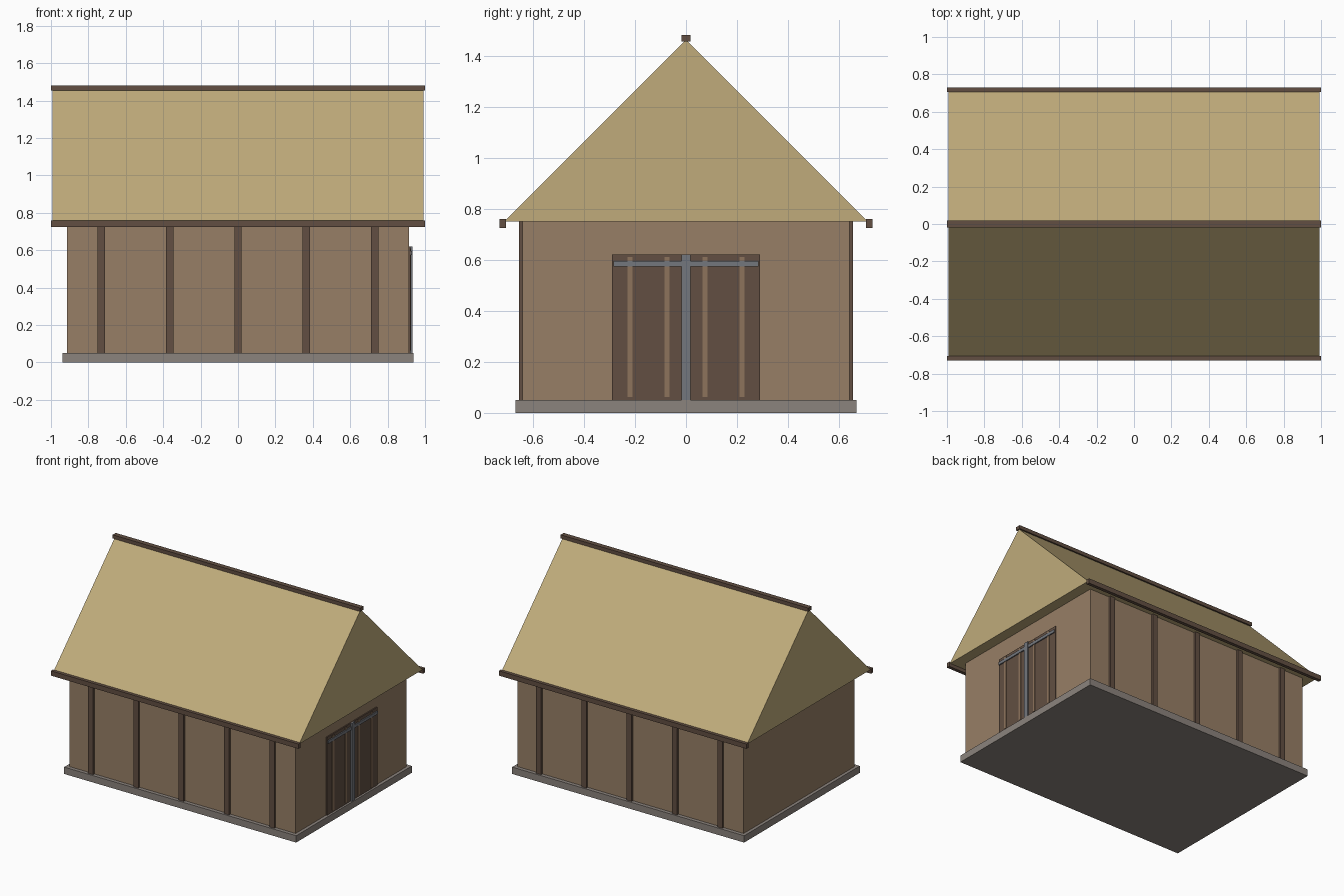
import bpy, bmesh

if "Cube" in bpy.data.objects:
    bpy.data.objects.remove(bpy.data.objects["Cube"])


def mat(name, rgb):
    m = bpy.data.materials.new(name)
    m.diffuse_color = [(c / 255) ** 2.2 for c in rgb] + [1]
    m.use_nodes = True
    m.node_tree.nodes["Principled BSDF"].inputs["Base Color"].default_value = m.diffuse_color
    return m


THATCH = mat("thatch", (190, 170, 122))
CLAY = mat("clay", (150, 126, 102))
WOOD = mat("dark_wood", (98, 80, 68))
BATTEN = mat("light_wood", (140, 115, 92))
STONE = mat("stone", (138, 130, 124))
IRON = mat("iron", (115, 118, 124))


def finish(name, bm, material):
    bmesh.ops.recalc_face_normals(bm, faces=bm.faces)
    me = bpy.data.meshes.new(name)
    bm.to_mesh(me)
    bm.free()
    me.materials.append(material)
    ob = bpy.data.objects.new(name, me)
    bpy.context.collection.objects.link(ob)
    return ob


def box(name, x, y, z, material):
    """Box from (min, max) ranges along each axis."""
    bm = bmesh.new()
    bmesh.ops.create_cube(bm, size=1)
    for v in bm.verts:
        v.co = [r[0] if c < 0 else r[1] for c, r in zip(v.co, (x, y, z))]
    return finish(name, bm, material)


# Foundation and walls
box("foundation", (-0.937, 0.937), (-0.667, 0.667), (0, 0.05), STONE)
box("walls", (-0.914, 0.914), (-0.64, 0.64), (0.05, 0.75), CLAY)

# Solid gabled roof: triangular profile extruded along x
bm = bmesh.new()
tri = bm.faces.new([bm.verts.new((-0.992, y, z))
                    for y, z in ((-0.712, 0.75), (0.712, 0.75), (0, 1.462))])
ext = bmesh.ops.extrude_face_region(bm, geom=[tri], use_keep_orig=True)
bmesh.ops.translate(bm, vec=(1.984, 0, 0),
                    verts=[g for g in ext["geom"] if isinstance(g, bmesh.types.BMVert)])
finish("roof", bm, THATCH)
box("ridge_beam", (-1, 1), (-0.018, 0.018), (1.455, 1.481), WOOD)

# Eave beams and wall posts on both long sides
for side, s in (("front", -1), ("back", 1)):
    box(side + "_eave_beam", (-1, 1), sorted((s * 0.706, s * 0.73)), (0.725, 0.76), WOOD)
    for i in range(5):
        x = (i - 2) * 0.366
        box(f"{side}_post_{i + 1}", (x - 0.02, x + 0.02),
            sorted((s * 0.63, s * 0.655)), (0.05, 0.75), WOOD)

# Double door on the right gable end
box("door_panel", (0.9, 0.922), (-0.29, 0.29), (0.05, 0.62), WOOD)
for i, y in enumerate((-0.22, -0.074, 0.074, 0.22)):
    box(f"door_batten_{i + 1}", (0.91, 0.926), (y - 0.01, y + 0.01), (0.063, 0.61), BATTEN)
box("door_cross_bar", (0.91, 0.93), (-0.284, 0.284), (0.573, 0.595), IRON)
box("door_centre_bar", (0.91, 0.932), (-0.017, 0.017), (0.05, 0.62), IRON)
